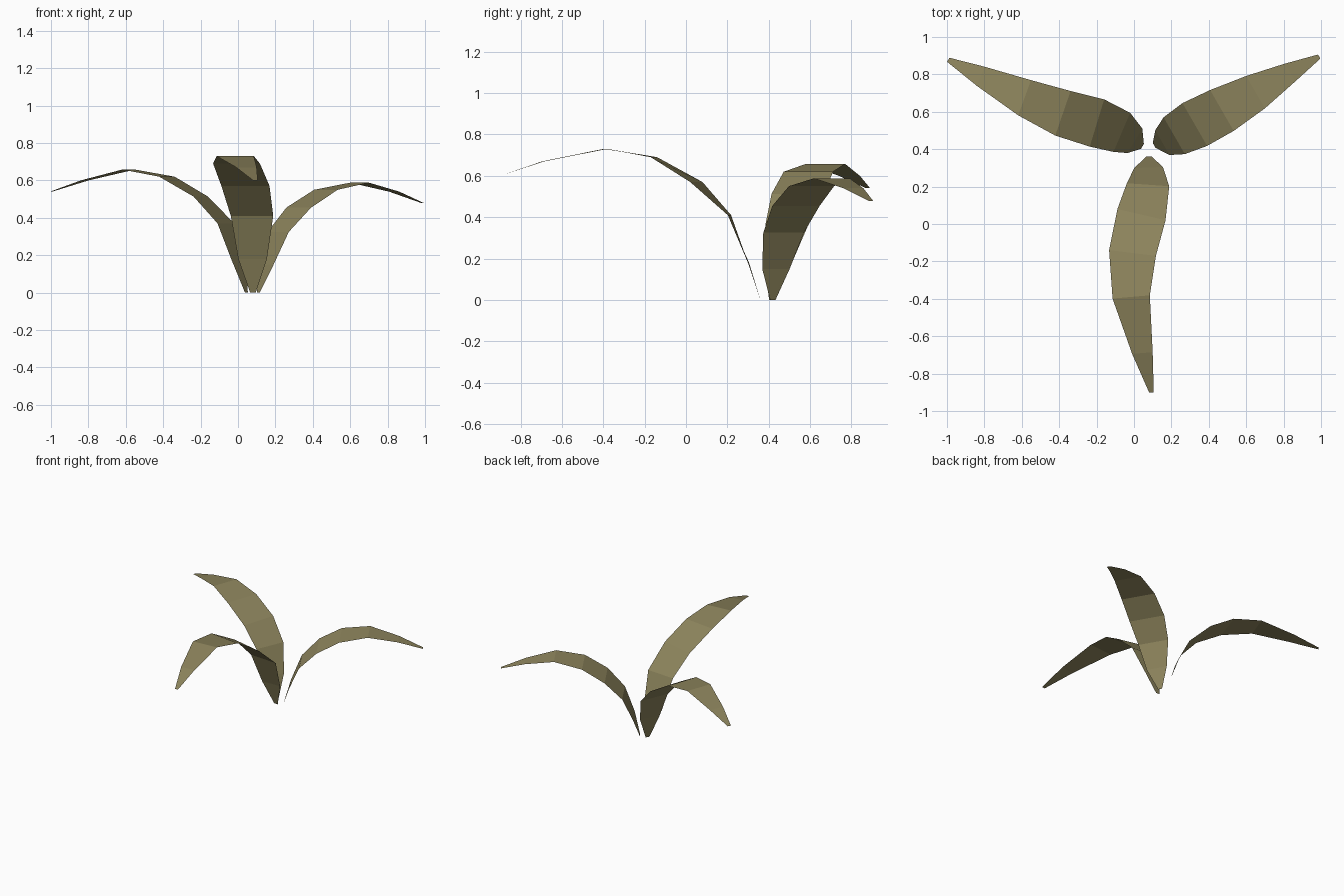
import bpy, bmesh
from math import radians
from mathutils import Matrix, Vector

if "Cube" in bpy.data.objects:
    bpy.data.objects.remove(bpy.data.objects["Cube"], do_unlink=True)

# Olive leaf colour
olive = bpy.data.materials.new("olive_leaf")
olive.use_nodes = True
color = (0.27, 0.235, 0.11, 1)
olive.diffuse_color = color
shader = olive.node_tree.nodes["Principled BSDF"]
shader.inputs["Base Color"].default_value = color
shader.inputs["Roughness"].default_value = 0.9

# Blade width from base to tip, shared by every leaf
WIDTHS = (0.03, 0.153, 0.227, 0.264, 0.252, 0.2, 0.11, 0.025)


def make_leaf(name, rib, headings):
    """Sweep the width profile along a midrib; headings turn each cross line."""
    bm = bmesh.new()
    rows = []
    for point, width, heading in zip(rib, WIDTHS, headings):
        across = Matrix.Rotation(radians(heading), 3, "Z") @ Vector((width / 2, 0, 0))
        center = Vector(point)
        rows.append((bm.verts.new(center - across), bm.verts.new(center + across)))
    for (a, b), (c, d) in zip(rows, rows[1:]):
        bm.faces.new((a, c, d, b))
    mesh = bpy.data.meshes.new(name)
    bm.to_mesh(mesh)
    bm.free()
    mesh.materials.append(olive)
    leaf = bpy.data.objects.new(name, mesh)
    bpy.context.collection.objects.link(leaf)
    return leaf


# Tall leaf arching to the front
make_leaf(
    "front_leaf",
    [(0.08, 0.36, 0), (0.078, 0.302, 0.18), (0.075, 0.21, 0.41), (0.04, 0.05, 0.57),
     (-0.008, -0.155, 0.69), (-0.015, -0.39, 0.73), (0.045, -0.69, 0.67), (0.093, -0.9, 0.6)],
    [0, 2, -4, -13, -7, 5, 5, 0])

# Low leaf arching to the back left
make_leaf(
    "back_left_leaf",
    [(0.108, 0.42, 0), (0.152, 0.435, 0.15), (0.215, 0.472, 0.325), (0.325, 0.532, 0.455),
     (0.47, 0.607, 0.55), (0.65, 0.705, 0.588), (0.835, 0.81, 0.54), (0.99, 0.895, 0.478)],
    [120] * len(WIDTHS))

# Middle leaf arching to the back right
make_leaf(
    "back_right_leaf",
    [(0.045, 0.415, 0), (0.005, 0.445, 0.175), (-0.065, 0.49, 0.37), (-0.198, 0.54, 0.513),
     (-0.38, 0.592, 0.62), (-0.585, 0.675, 0.658), (-0.82, 0.79, 0.6), (-0.993, 0.878, 0.542)],
    [-120, -121, -113, -107, -109, -110, -112, -120])
